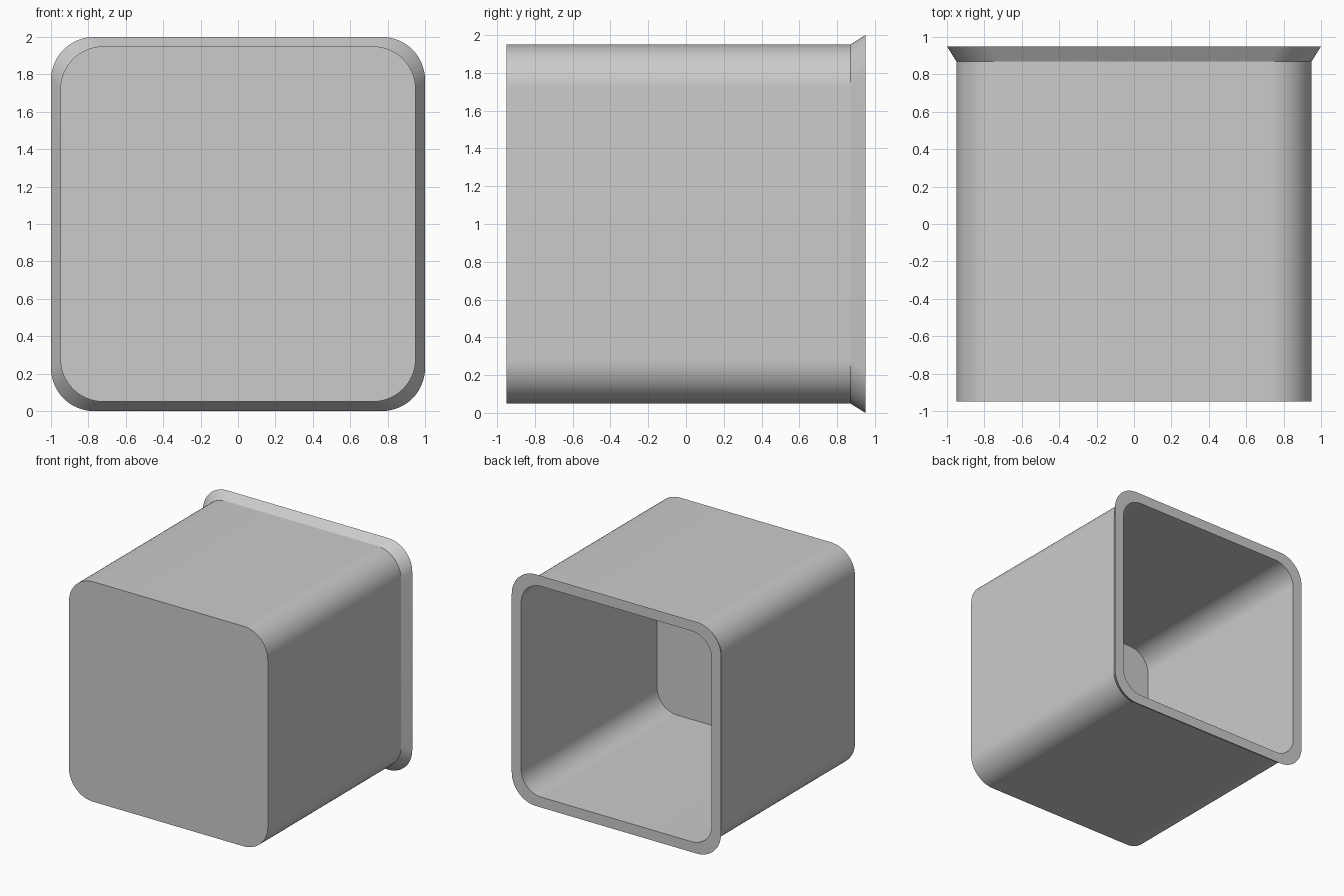
import bpy, bmesh, math

cube = bpy.data.objects.get("Cube")
if cube:
    bpy.data.objects.remove(cube, do_unlink=True)

CENTRE_Z = 1.0
SEGMENTS = 16  # per rounded corner


def plain_material(name, rgb):
    mat = bpy.data.materials.new(name)
    mat.use_nodes = True
    colour = (*rgb, 1.0)
    mat.diffuse_color = colour
    mat.node_tree.nodes["Principled BSDF"].inputs["Base Color"].default_value = colour
    return mat


def rounded_square(bm, y, half, radius):
    """Ring of vertices around a rounded square in the xz plane."""
    ring = []
    for corner in range(4):
        mid = math.radians(45 + 90 * corner)
        cx = math.copysign(half - radius, math.cos(mid))
        cz = math.copysign(half - radius, math.sin(mid))
        for i in range(SEGMENTS + 1):
            a = math.radians(90 * corner + 90 * i / SEGMENTS)
            ring.append(bm.verts.new((cx + radius * math.cos(a), y,
                                      CENTRE_Z + cz + radius * math.sin(a))))
    return ring


# Sections in order: closed front, outer wall, flared rim, inner wall, inner floor
sections = [
    (-0.95, 0.95, 0.23),
    (0.87, 0.95, 0.23),
    (0.95, 1.00, 0.23),
    (0.95, 0.91, 0.19),
    (-0.905, 0.91, 0.19),
]

bm = bmesh.new()
rings = [rounded_square(bm, *s) for s in sections]
for a, b in zip(rings, rings[1:]):
    for i in range(len(a)):
        j = (i + 1) % len(a)
        bm.faces.new((a[i], a[j], b[j], b[i]))
bm.faces.new(rings[0])
bm.faces.new(rings[-1])
bmesh.ops.recalc_face_normals(bm, faces=bm.faces)

mesh = bpy.data.meshes.new("open_box")
bm.to_mesh(mesh)
bm.free()
mesh.materials.append(plain_material("light grey", (0.6, 0.6, 0.6)))

box = bpy.data.objects.new("open_box", mesh)
bpy.context.collection.objects.link(box)

# Smooth corners with crisp rim and front edges
bpy.ops.object.select_all(action='DESELECT')
box.select_set(True)
bpy.context.view_layer.objects.active = box
bpy.ops.object.shade_smooth_by_angle(angle=math.radians(25))
